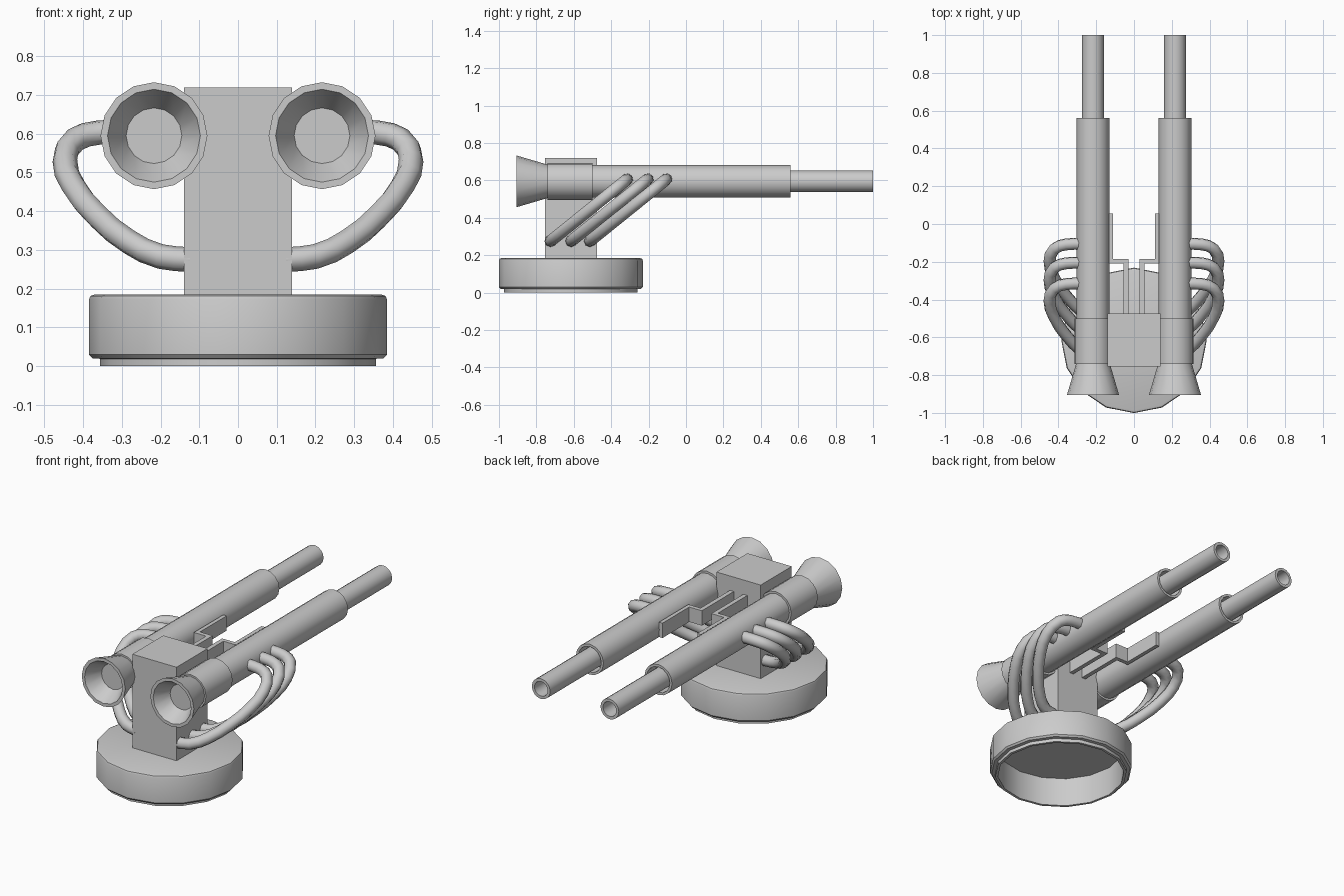
import bpy
import bmesh
import math
from mathutils import Vector

if "Cube" in bpy.data.objects:
    bpy.data.objects.remove(bpy.data.objects["Cube"], do_unlink=True)

grey = bpy.data.materials.new("plain grey")
grey.use_nodes = True
COLOUR = (0.6, 0.6, 0.6, 1)
grey.diffuse_color = COLOUR
grey.node_tree.nodes["Principled BSDF"].inputs["Base Color"].default_value = COLOUR

BARREL_X, BARREL_Z = 0.217, 0.595


def finish(name, bm, smooth=True):
    bmesh.ops.recalc_face_normals(bm, faces=bm.faces)
    mesh = bpy.data.meshes.new(name)
    bm.to_mesh(mesh)
    bm.free()
    mesh.materials.append(grey)
    obj = bpy.data.objects.new(name, mesh)
    bpy.context.collection.objects.link(obj)
    if smooth:
        bpy.ops.object.select_all(action="DESELECT")
        obj.select_set(True)
        bpy.context.view_layer.objects.active = obj
        bpy.ops.object.shade_smooth_by_angle(angle=math.radians(30))
    return obj


def lathe(name, profile, place, sides=16):
    """Turn (radius, distance) points round an axis; place maps a, b, distance to a position."""
    bm = bmesh.new()
    rings = []
    for r, d in profile:
        angles = [math.tau * i / sides for i in range(sides)]
        rings.append([bm.verts.new(place(r * math.cos(a), r * math.sin(a), d)) for a in angles])
    for low, high in zip(rings, rings[1:]):
        for i in range(sides):
            j = (i + 1) % sides
            bm.faces.new((low[i], low[j], high[j], high[i]))
    bm.faces.new(rings[0])
    bm.faces.new(rings[-1])
    return finish(name, bm)


def prism(name, outline, z0, z1):
    """Extrude a plan outline upwards."""
    bm = bmesh.new()
    face = bm.faces.new([bm.verts.new((x, y, z0)) for x, y in outline])
    top = bmesh.ops.extrude_face_region(bm, geom=[face])["geom"]
    bmesh.ops.translate(bm, vec=(0, 0, z1 - z0),
                        verts=[v for v in top if isinstance(v, bmesh.types.BMVert)])
    return finish(name, bm, smooth=False)


def pipe(name, points, radius):
    curve = bpy.data.curves.new(name, "CURVE")
    curve.dimensions = "3D"
    curve.bevel_depth = radius
    curve.bevel_resolution = 2
    curve.resolution_u = 2
    curve.use_fill_caps = True
    spline = curve.splines.new("BEZIER")
    spline.bezier_points.add(len(points) - 1)
    for knot, p in zip(spline.bezier_points, points):
        knot.co = Vector(p)
        knot.handle_left_type = knot.handle_right_type = "AUTO"
    curve.materials.append(grey)
    obj = bpy.data.objects.new(name, curve)
    bpy.context.collection.objects.link(obj)
    bpy.ops.object.select_all(action="DESELECT")
    obj.select_set(True)
    bpy.context.view_layer.objects.active = obj
    bpy.ops.object.convert(target="MESH")
    bpy.ops.object.shade_smooth_by_angle(angle=math.radians(50))


# Round base, hollow underneath
lathe("base",
      [(0.342, 0.168), (0.342, 0), (0.357, 0), (0.357, 0.019), (0.376, 0.02),
       (0.385, 0.03), (0.385, 0.172), (0.381, 0.181), (0.37, 0.185)],
      lambda a, b, d: (a, b - 0.616, d))

# Square post
prism("post", [(-0.14, -0.755), (0.14, -0.755), (0.14, -0.475), (-0.14, -0.475)], 0.18, 0.72)

# Pipe shape seen from the front: post side, outer bend, barrel side
PIPE_PATH = [(0.12, 0.275), (0.2, 0.283), (0.28, 0.32), (0.36, 0.385), (0.425, 0.465),
             (0.447, 0.53), (0.42, 0.585), (0.36, 0.603), (0.27, 0.605)]
PIPE_STARTS = (-0.725, -0.615, -0.515)

for side, label in ((1, "left"), (-1, "right")):
    def along_barrel(a, b, d, side=side):
        return (side * BARREL_X + a, d, BARREL_Z + b)

    # Gun: flared breech, sleeve, thick barrel and thin muzzle
    lathe(label + "_breech_horn",
          [(0.072, -0.82), (0.12, -0.905), (0.138, -0.905), (0.088, -0.735)], along_barrel)
    lathe(label + "_sleeve", [(0.099, -0.74), (0.099, -0.5)], along_barrel)
    lathe(label + "_barrel",
          [(0.087, -0.52), (0.087, 0.56), (0.073, 0.56), (0.073, 0.48)], along_barrel)
    lathe(label + "_muzzle",
          [(0.058, 0.46), (0.058, 1), (0.042, 1), (0.042, 0.9)], along_barrel)

    # Stepped bracket from post to barrel
    step = [(0.03, -0.48), (0.055, -0.48), (0.055, -0.21), (0.132, -0.21),
            (0.132, 0.055), (0.11, 0.055), (0.11, -0.186), (0.03, -0.186)]
    prism(label + "_bracket", [(side * x, y) for x, y in step], 0.553, 0.638)

    # Three slanted pipes
    for n, start in enumerate(PIPE_STARTS):
        pipe(f"{label}_pipe_{n + 1}",
             [(side * x, start + 1.24 * (z - 0.275), z) for x, z in PIPE_PATH], 0.032)
